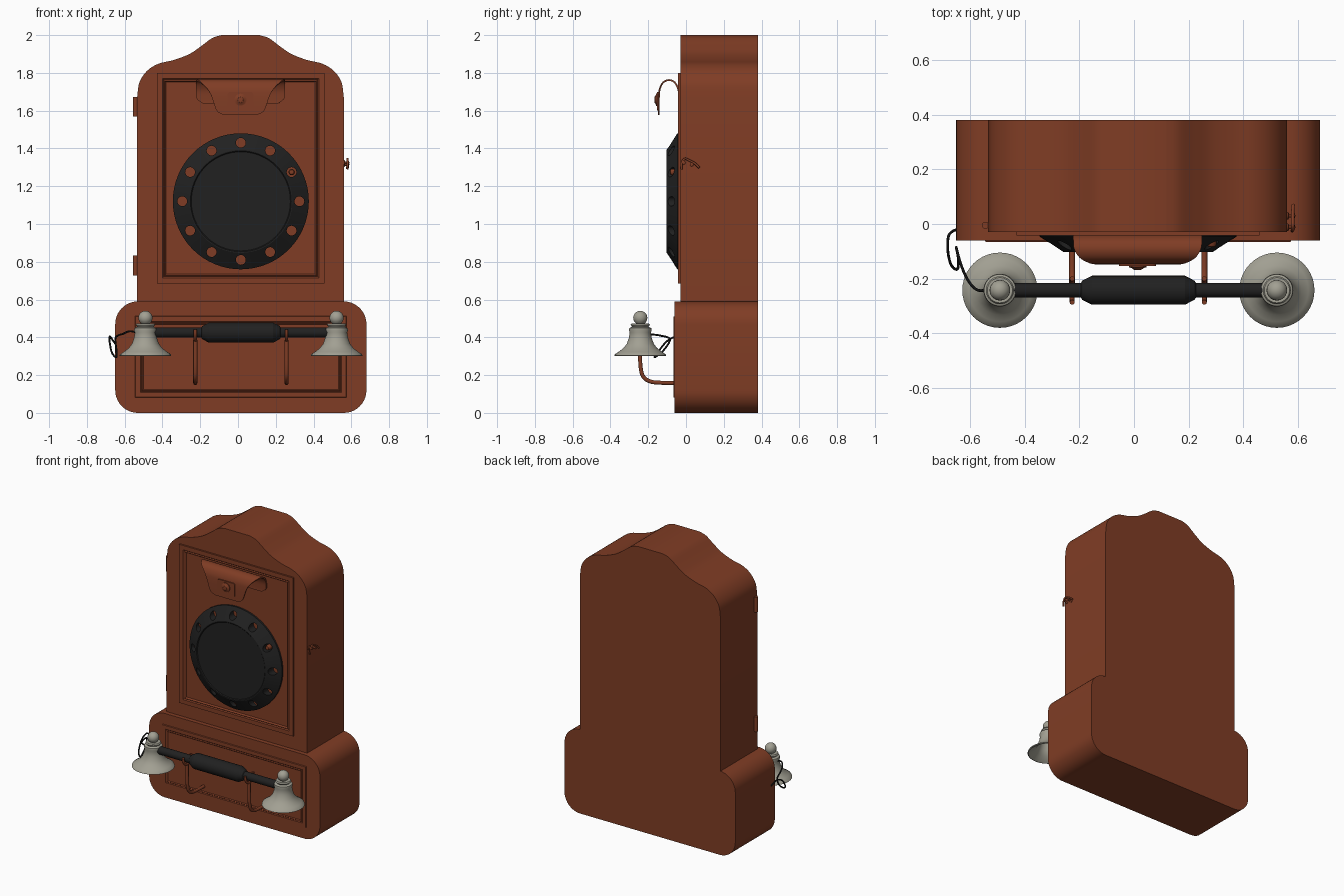
import bpy, bmesh, math
from mathutils import Vector

if "Cube" in bpy.data.objects:
    bpy.data.objects.remove(bpy.data.objects["Cube"])

CX = 0.013  # symmetry line of the cabinet


def material(name, col):
    m = bpy.data.materials.new(name)
    m.diffuse_color = (*col, 1)
    m.use_nodes = True
    m.node_tree.nodes["Principled BSDF"].inputs["Base Color"].default_value = m.diffuse_color
    return m


WOOD = material("red_brown_wood", (0.215, 0.046, 0.018))
BLACK = material("black_plastic", (0.015, 0.015, 0.015))
METAL = material("grey_metal", (0.36, 0.35, 0.29))
CORD = material("cord_black", (0.006, 0.006, 0.006))


def finish(name, bm, mat, angle=32):
    bmesh.ops.remove_doubles(bm, verts=bm.verts, dist=1e-5)
    bmesh.ops.recalc_face_normals(bm, faces=bm.faces)
    me = bpy.data.meshes.new(name)
    bm.to_mesh(me)
    bm.free()
    ob = bpy.data.objects.new(name, me)
    bpy.context.collection.objects.link(ob)
    me.materials.append(mat)
    smooth(ob, angle)
    return ob


def activate(ob):
    bpy.ops.object.select_all(action='DESELECT')
    ob.select_set(True)
    bpy.context.view_layer.objects.active = ob


def smooth(ob, angle=32):
    activate(ob)
    bpy.ops.object.shade_smooth_by_angle(angle=math.radians(angle))


def spline(pts, n=5):
    """Catmull-Rom through the points."""
    P = [Vector(p) for p in pts]
    P = [2 * P[0] - P[1]] + P + [2 * P[-1] - P[-2]]
    out = []
    for a, b, c, d in zip(P, P[1:], P[2:], P[3:]):
        for i in range(n):
            t = i / n
            out.append(0.5 * (2 * b + (c - a) * t + (2 * a - 5 * b + 4 * c - d) * t * t
                              + (3 * b - a - 3 * c + d) * t ** 3))
    return out + [P[-2]]


def extrude(name, outline, y0, y1, mat):
    bm = bmesh.new()
    f = bm.faces.new([bm.verts.new((x, y0, z)) for x, z in outline])
    r = bmesh.ops.extrude_face_region(bm, geom=[f])
    vs = [v for v in r["geom"] if isinstance(v, bmesh.types.BMVert)]
    bmesh.ops.translate(bm, verts=vs, vec=(0, y1 - y0, 0))
    if f.is_valid and len(f.link_loops if hasattr(f, "link_loops") else f.loops) and \
            not any(g.normal.dot(Vector((0, 1, 0))) and g is not f and
                    abs(g.calc_center_median().y - y0) < 1e-6 for g in bm.faces):
        pass
    return finish(name, bm, mat)


def round_rect(x0, x1, z0, z1, r, n=10):
    out = []
    for k, (x, z) in enumerate([(x1 - r, z1 - r), (x0 + r, z1 - r), (x0 + r, z0 + r), (x1 - r, z0 + r)]):
        for i in range(n + 1):
            a = math.pi / 2 * (k + i / n)
            out.append((x + r * math.cos(a), z + r * math.sin(a)))
    return out


def lathe_into(bm, profile, centre, axis, n):
    c, rings = Vector(centre), []
    for r, t in profile:
        ring = []
        for i in range(n):
            a = 2 * math.pi * i / n
            u, v = r * math.cos(a), r * math.sin(a)
            p = {'X': (t, u, v), 'Y': (u, t, v), 'Z': (u, v, t)}[axis]
            ring.append(bm.verts.new(c + Vector(p)))
        rings.append(ring)
    for a, b in zip(rings, rings[1:]):
        for i in range(n):
            j = (i + 1) % n
            bm.faces.new((a[i], a[j], b[j], b[i]))


def lathe(name, profile, centre, axis, mat, n=32, angle=32):
    bm = bmesh.new()
    lathe_into(bm, profile, centre, axis, n)
    bmesh.ops.dissolve_degenerate(bm, dist=1e-6, edges=bm.edges)
    return finish(name, bm, mat, angle)


def tube(name, pts, r, mat, n=5):
    cu = bpy.data.curves.new(name, 'CURVE')
    cu.dimensions, cu.bevel_depth, cu.bevel_resolution, cu.use_fill_caps = '3D', r, 3, True
    path = spline(pts, n)
    sp = cu.splines.new('POLY')
    sp.points.add(len(path) - 1)
    for q, p in zip(sp.points, path):
        q.co = (*p, 1)
    ob = bpy.data.objects.new(name, cu)
    bpy.context.collection.objects.link(ob)
    cu.materials.append(mat)
    activate(ob)
    bpy.ops.object.convert(target='MESH')
    smooth(bpy.context.object, 40)


def frame(name, x0, x1, z0, z1, y, section):
    """Mitred moulding: section is (inset, height) pairs."""
    bm, loops = bmesh.new(), []
    for d, h in section:
        loops.append([bm.verts.new((x, y - h, z)) for x, z in
                      ((x0 + d, z0 + d), (x1 - d, z0 + d), (x1 - d, z1 - d), (x0 + d, z1 - d))])
    for a, b in zip(loops, loops[1:]):
        for i in range(4):
            j = (i + 1) % 4
            bm.faces.new((a[i], a[j], b[j], b[i]))
    finish(name, bm, WOOD)


# cabinet: shaped upper case and rounded base box
half = [tuple(p) for p in spline([(0.10, 2.0), (0.15, 1.984), (0.21, 1.94), (0.27, 1.9), (0.35, 1.869),
                                  (0.435, 1.848), (0.495, 1.81), (0.535, 1.75), (0.547, 1.67)])]
right = [(CX + x, z) for x, z in half] + [(CX + 0.547, 0.57)]
left = [(2 * CX - x, z) for x, z in reversed(right)]
extrude("upper_case", right + left, -0.03, 0.38, WOOD)
extrude("base_box", round_rect(-0.65, 0.68, 0, 0.59, 0.12), -0.06, 0.38, WOOD)

# mouldings on both fronts
frame("upper_moulding", -0.43, 0.458, 0.685, 1.8, -0.029,
      [(0, 0), (0, 0.013), (0.03, 0.013), (0.036, 0.006), (0.042, 0.012), (0.05, 0)])
frame("base_moulding", -0.545, 0.575, 0.08, 0.512, -0.0595,
      [(0, 0), (0.003, 0.006), (0.028, 0.006), (0.033, 0.001), (0.038, 0.006), (0.044, 0)])

# dial with twelve finger holes
dial = lathe("dial", [(0, -0.034), (0.36, -0.034), (0.36, -0.046), (0.273, -0.102), (0.267, -0.102),
                      (0.262, -0.097), (0, -0.097)], (0.015, 0, 1.12), 'Y', BLACK, 64)
bm = bmesh.new()
for k in range(12):
    a = math.pi / 6 * k
    lathe_into(bm, [(0, -0.2), (0.026, -0.2), (0.026, 0), (0, 0)],
               (0.015 + 0.31 * math.cos(a), 0, 1.12 + 0.31 * math.sin(a)), 'Y', 20)
cutter = finish("hole_cutter", bm, BLACK)
cutter.hide_render = True
mod = dial.modifiers.new("holes", 'BOOLEAN')
mod.operation, mod.object, mod.solver = 'DIFFERENCE', cutter, 'EXACT'
activate(dial)
bpy.ops.object.modifier_apply(modifier="holes")
bpy.data.objects.remove(cutter)
smooth(dial)
lathe("finger_stop", [(0, -0.085), (0.012, -0.083), (0.017, -0.075), (0.017, -0.03)],
      (0.284, 0, 1.275), 'Y', WOOD, 12)

# curled bracket above the dial: (half width, y, z) along the sheet
sheet = spline([(0.20, -0.036, 1.638), (0.232, -0.036, 1.665), (0.235, -0.04, 1.71), (0.235, -0.06, 1.75),
                (0.232, -0.09, 1.762), (0.212, -0.12, 1.75), (0.178, -0.138, 1.718), (0.155, -0.143, 1.68),
                (0.138, -0.144, 1.63), (0.122, -0.144, 1.595), (0.09, -0.144, 1.578)], 4)
bm = bmesh.new()
rows = [[bm.verts.new((CX + w * s, y, z)) for s in (-1, 1)] for w, y, z in sheet]
for a, b in zip(rows, rows[1:]):
    bm.faces.new((a[0], a[1], b[1], b[0]))
bracket = finish("curled_bracket", bm, WOOD, 40)
mod = bracket.modifiers.new("thickness", 'SOLIDIFY')
mod.thickness, mod.offset = 0.009, 0
activate(bracket)
bpy.ops.object.modifier_apply(modifier="thickness")
smooth(bracket, 40)
extrude("bracket_plate", round_rect(-0.055, 0.081, 1.6, 1.7, 0.015, 4), -0.153, -0.146, WOOD)
lathe("bracket_knob", [(0, -0.168), (0.015, -0.167), (0.022, -0.161), (0.032, -0.158), (0.032, -0.148)],
      (CX, 0, 1.658), 'Y', WOOD, 20)

# handset: rod with thicker grip
lathe("handset", [(0, -0.49), (0.027, -0.49), (0.027, -0.21), (0.035, -0.205), (0.053, -0.17),
                  (0.053, 0.17), (0.035, 0.205), (0.027, 0.21), (0.027, 0.49), (0, 0.49)],
      (0.016, -0.242, 0.425), 'X', BLACK, 24, 25)

# bells at both ends
bell = [(0.0375 * math.sin(math.pi * i / 10), 0.503 + 0.0375 * math.cos(math.pi * i / 10)) for i in range(9)]
bell += [(0.024, 0.472), (0.046, 0.474), (0.051, 0.466), (0.044, 0.456), (0.058, 0.449), (0.06, 0.437),
         (0.056, 0.425), (0.061, 0.395), (0.072, 0.365), (0.09, 0.342), (0.115, 0.323), (0.134, 0.311),
         (0.1375, 0.303), (0.132, 0.3), (0.125, 0.304), (0.085, 0.33), (0.065, 0.362), (0.05, 0.41), (0, 0.415)]
for side, x in (("left", -0.49), ("right", 0.522)):
    lathe(side + "_bell", bell, (x, -0.242, 0), 'Z', METAL, 40, 40)

# cradle arms with forked tops
for side, x in (("left", -0.226), ("right", 0.257)):
    tube(side + "_cradle_arm", [(x, -0.05, 0.158), (x, -0.12, 0.159), (x, -0.185, 0.165), (x, -0.225, 0.19),
                                (x, -0.24, 0.24), (x, -0.243, 0.31), (x, -0.243, 0.385)], 0.011, WOOD)
    tube(side + "_cradle_fork", [(x, -0.286, 0.442), (x, -0.283, 0.415), (x, -0.265, 0.392), (x, -0.242, 0.385),
                                 (x, -0.219, 0.392), (x, -0.203, 0.415), (x, -0.2, 0.442)], 0.009, WOOD)

# looping cord from the left bell to the base side
tube("cord", [(-0.53, -0.242, 0.425), (-0.575, -0.24, 0.432), (-0.61, -0.2, 0.418), (-0.635, -0.14, 0.41),
              (-0.65, -0.085, 0.39), (-0.643, -0.12, 0.33), (-0.645, -0.165, 0.295), (-0.668, -0.15, 0.32),
              (-0.68, -0.1, 0.38), (-0.678, -0.045, 0.405), (-0.66, -0.025, 0.38), (-0.64, -0.02, 0.355)],
     0.005, CORD, 6)

# hinges on the left side
for name, z in (("upper_hinge", 1.62), ("lower_hinge", 0.78)):
    lathe(name, [(0, -0.052), (0.013, -0.052), (0.013, 0.052), (0, 0.052)], (-0.543, -0.005, z), 'Z', WOOD, 16)

# latch on the right side
for name, y, z in (("latch_pin", -0.012, 1.325), ("latch_eye", 0.03, 1.315)):
    lathe(name, [(0, 0), (0.014, 0), (0.014, 0.006), (0.007, 0.01), (0.007, 0.026), (0.01, 0.03), (0, 0.033)],
          (0.557, y, z), 'X', WOOD, 12)
tube("latch_hook", [(0.578, -0.025, 1.29), (0.58, -0.022, 1.325), (0.58, -0.005, 1.345), (0.58, 0.02, 1.335),
                    (0.58, 0.045, 1.322), (0.582, 0.07, 1.298)], 0.006, WOOD)
